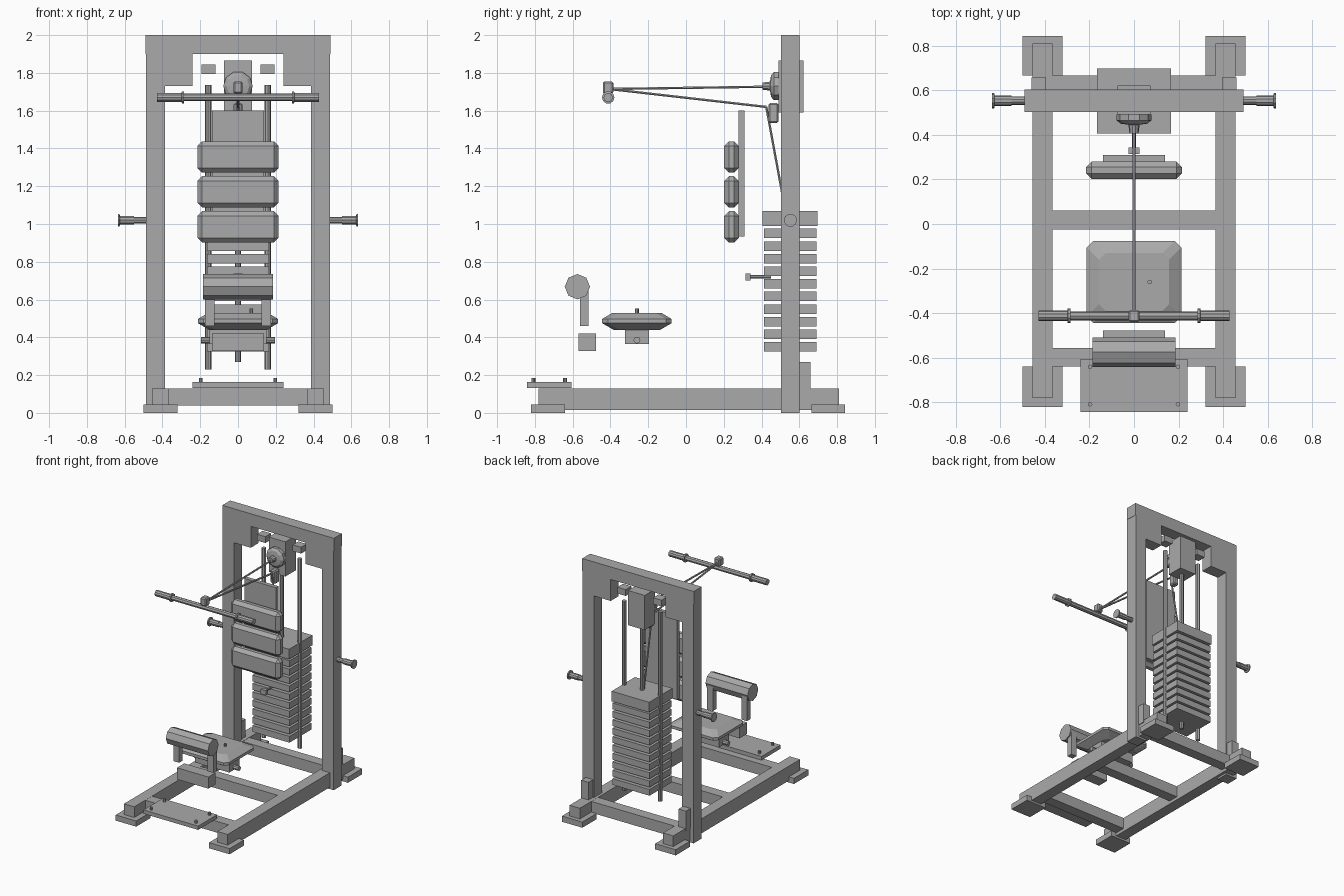
import bpy, bmesh, math
from mathutils import Vector

if "Cube" in bpy.data.objects:
    bpy.data.objects.remove(bpy.data.objects["Cube"], do_unlink=True)

GREY = (0.4, 0.4, 0.4, 1)
metal = bpy.data.materials.new("plain grey")
metal.use_nodes = True
metal.diffuse_color = GREY
metal.node_tree.nodes["Principled BSDF"].inputs["Base Color"].default_value = GREY


def finish(name, bm):
    bmesh.ops.recalc_face_normals(bm, faces=bm.faces)
    mesh = bpy.data.meshes.new(name)
    bm.to_mesh(mesh)
    bm.free()
    mesh.materials.append(metal)
    ob = bpy.data.objects.new(name, mesh)
    bpy.context.collection.objects.link(ob)
    return ob


def box(name, x, y, z, bevel=0):
    """Box from three (low, high) ranges."""
    bm = bmesh.new()
    bmesh.ops.create_cube(bm, size=1)
    for v in bm.verts:
        v.co = [(a + b) / 2 + c * (b - a) for (a, b), c in zip((x, y, z), v.co)]
    if bevel:
        bmesh.ops.bevel(bm, geom=bm.edges[:], offset=bevel, segments=1, affect='EDGES')
    return finish(name, bm)


def pair(name, x, y, z):
    box("left_" + name, x, y, z)
    box("right_" + name, (-x[1], -x[0]), y, z)


def turned(name, start, direction, profile, sides=8):
    """Solid of revolution; profile is (distance, radius) along direction."""
    d = Vector(direction).normalized()
    side = d.cross(Vector((0, 0, 1)) if abs(d.z) < 0.9 else Vector((0, 1, 0))).normalized()
    up = side.cross(d)
    bm = bmesh.new()
    rings = []
    for dist, r in profile:
        angles = [math.tau * i / sides for i in range(sides)]
        rings.append([bm.verts.new(Vector(start) + d * dist
                      + r * (side * math.cos(a) + up * math.sin(a))) for a in angles])
    for low, high in zip(rings, rings[1:]):
        for i in range(sides):
            j = (i + 1) % sides
            bm.faces.new((low[i], low[j], high[j], high[i]))
    bm.faces.new(rings[0])
    bm.faces.new(rings[-1])
    return finish(name, bm)


def rod(name, a, b, r, sides=8):
    d = Vector(b) - Vector(a)
    return turned(name, a, d, [(0, r), (d.length, r)], sides)


# Base frame
pair("base_rail", (0.365, 0.455), (-0.78, 0.81), (0.015, 0.13))
pair("front_foot", (0.32, 0.5), (-0.82, -0.64), (0, 0.045))
pair("rear_foot", (0.32, 0.5), (0.665, 0.843), (0, 0.045))
for name, y in (("front", (-0.64, -0.555)), ("middle", (-0.025, 0.06)), ("rear", (0.58, 0.665))):
    box(name + "_crossbar", (-0.395, 0.395), y, (0.04, 0.129))

# Upright frame
pair("upright", (0.387, 0.488), (0.503, 0.602), (0, 1.9))
box("top_beam", (-0.49, 0.49), (0.503, 0.602), (1.9, 2))
pair("top_gusset", (0.24, 0.387), (0.503, 0.602), (1.73, 1.9))
pair("rear_bracket", (0.395, 0.46), (0.602, 0.658), (0.11, 0.27))

# Weight stack with guide rods
box("stack_cap", (-0.165, 0.165), (0.405, 0.697), (0.99, 1.07))
for i in range(10):
    top = 0.975 - i * 0.0667
    box(f"weight_plate_{i + 1}", (-0.163, 0.163), (0.413, 0.69), (top - 0.05, top))
for side, s in (("left", 1), ("right", -1)):
    rod(side + "_guide_rod", (s * 0.158, 0.55, 0.23), (s * 0.158, 0.55, 1.735), 0.017)
    box(side + "_rod_cap", (s * 0.157 - 0.037, s * 0.157 + 0.037), (0.515, 0.585), (1.795, 1.845))
rod("centre_rod", (0, 0.55, 0.27), (0, 0.55, 1.6), 0.016)
rod("selector_pin", (0, 0.335, 0.72), (0, 0.45, 0.72), 0.009)
box("selector_knob", (-0.024, 0.024), (0.315, 0.342), (0.7, 0.738))

# Pulley housing, pulley and cable
box("pulley_housing", (-0.073, 0.073), (0.49, 0.622), (1.59, 1.865))
turned("pulley", (0, 0.49, 1.73), (0, -1, 0),
       [(0, 0.078), (0.025, 0.078), (0.04, 0.06), (0.045, 0.025), (0.085, 0.02)], 10)
box("cable_guide", (-0.024, 0.024), (0.437, 0.49), (1.535, 1.64), 0.008)
cable = [(0, 0.44, 1.727), (0, -0.41, 1.715), (0, 0.425, 1.62), (0, 0.528, 1.06)]
for i, (a, b) in enumerate(zip(cable, cable[1:])):
    rod(f"cable_{i + 1}", a, b, 0.007, 6)

# Pull bar
box("bar_clamp", (-0.025, 0.025), (-0.44, -0.385), (1.69, 1.755), 0.008)
rod("pull_bar", (-0.31, -0.412, 1.67), (0.31, -0.412, 1.67), 0.02)
for side, s in (("left", 1), ("right", -1)):
    turned(side + "_bar_grip", (s * 0.285, -0.412, 1.67), (s, 0, 0),
           [(0, 0.033), (0.012, 0.033), (0.014, 0.024), (0.143, 0.024)], 10)
    turned(side + "_side_handle", (s * 0.48, 0.553, 1.02), (s, 0, 0),
           [(0, 0.019), (0.07, 0.019), (0.07, 0.023), (0.145, 0.023), (0.147, 0.035), (0.156, 0.035)], 10)

# Back support
box("back_plate", (-0.138, 0.138), (0.278, 0.31), (0.935, 1.6))
for i, z in enumerate(((0.902, 1.068), (1.087, 1.253), (1.272, 1.438))):
    box(f"back_pad_{i + 1}", (-0.215, 0.215), (0.202, 0.28), z, 0.025)

# Seat cushion: stacked outlines with clipped corners
bm = bmesh.new()
rings = []
for z, inset in ((0.44, 0.06), (0.475, 0), (0.497, 0), (0.53, 0.055)):
    w, h, c = 0.212 - inset, 0.184 - inset, 0.03
    outline = [(w, c - h), (w, h - c), (w - c, h), (c - w, h),
               (-w, h - c), (-w, c - h), (c - w, -h), (w - c, -h)]
    rings.append([bm.verts.new((x, y - 0.26, z)) for x, y in outline])
for low, high in zip(rings, rings[1:]):
    for i in range(8):
        j = (i + 1) % 8
        bm.faces.new((low[i], low[j], high[j], high[i]))
bm.faces.new(rings[0])
bm.faces.new(rings[-1])
finish("seat", bm)
box("seat_mount", (-0.15, 0.15), (-0.323, -0.197), (0.365, 0.445))
rod("seat_mount_pin", (-0.195, -0.26, 0.385), (0.195, -0.26, 0.385), 0.018)
rod("seat_knob", (0.07, -0.26, 0.52), (0.07, -0.26, 0.552), 0.01)

# Thigh roller
rod("thigh_roller", (-0.185, -0.575, 0.668), (0.185, -0.575, 0.668), 0.067)
pair("roller_arm", (0.125, 0.175), (-0.56, -0.515), (0.46, 0.66))
box("roller_base", (-0.138, 0.138), (-0.568, -0.477), (0.328, 0.42))

# Foot plate with bolts
box("foot_plate", (-0.24, 0.24), (-0.843, -0.605), (0.133, 0.163))
for x in (-0.197, 0.197):
    for y in (-0.808, -0.64):
        rod("plate_bolt", (x, y, 0.155), (x, y, 0.185), 0.01)
